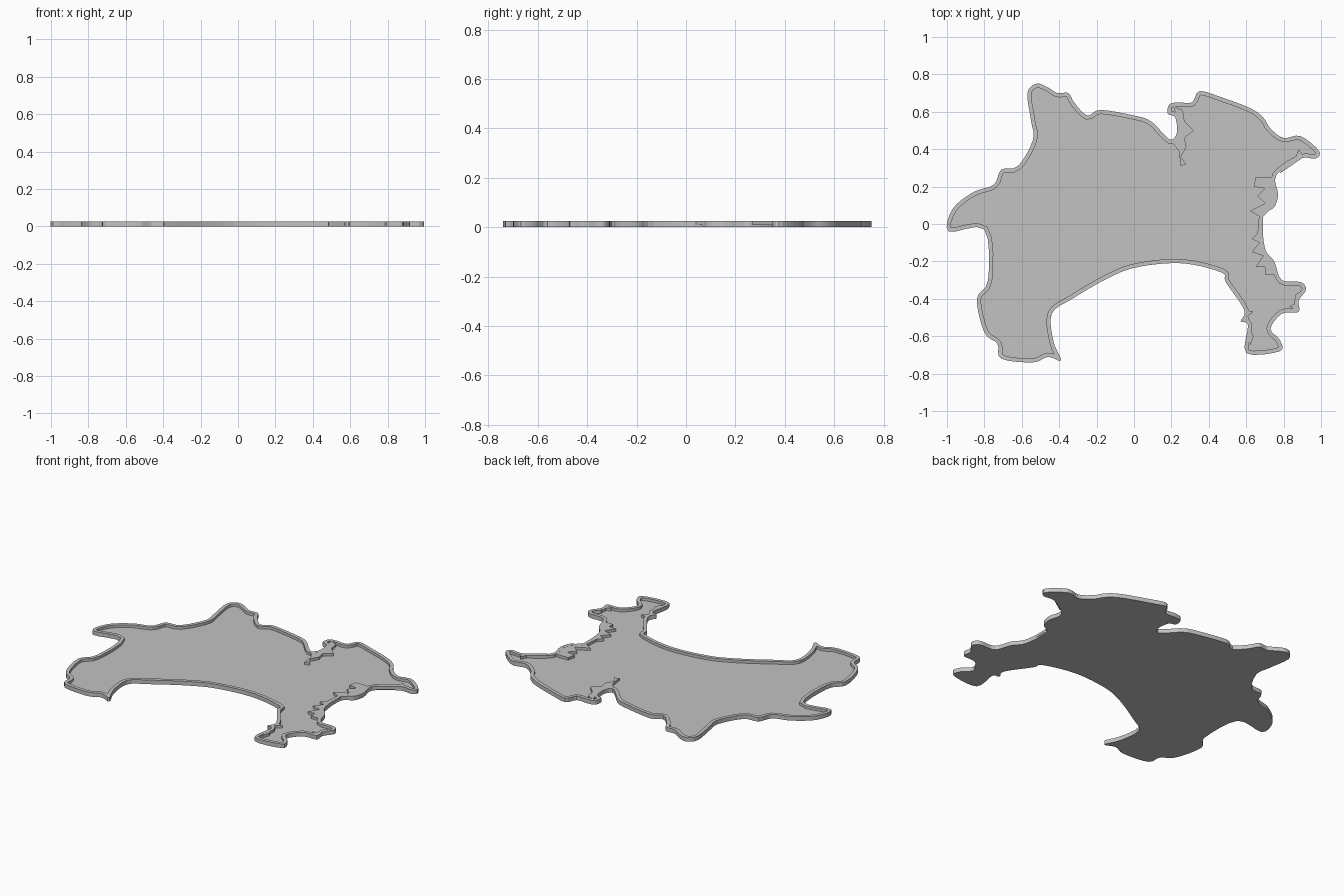
import bpy
import bmesh
from mathutils import Vector

cube = bpy.data.objects.get("Cube")
if cube:
    bpy.data.objects.remove(cube, do_unlink=True)

FLOOR = 0.009       # top of the recessed land surface
TOP = 0.026         # top of the raised border
BORDER = 0.022      # border width
STEPS = 4           # samples per span of the coast curve

# Coast outline, clockwise, in hundredths of a unit
COAST = [
    (-57, 70), (-52, 75), (-46, 73), (-41, 70), (-35, 70), (-32, 65), (-25, 58),
    (-18, 61), (0, 58), (9, 55), (16, 48), (20, 45), (23, 49), (22, 57), (18, 59),
    (19, 64), (24, 65), (31, 65), (35, 71), (46, 68), (62, 62), (69, 57), (73, 51),
    (80, 46), (89, 47), (99, 39), (97, 35), (89, 35), (76, 26), (77, 16), (75, 9),
    (69, 4), (70, -13), (75, -20), (79, -30), (89, -31), (92, -35), (88, -41),
    (88, -47), (79, -48), (73, -56), (78, -62), (78, -68), (60, -69), (61, -54),
    (57, -52), (59, -46), (49, -31), (47, -26), (26, -21), (2, -23), (-14, -29),
    (-33, -40), (-44, -48), (-43, -63), (-39, -73), (-46, -71), (-54, -74),
    (-71, -72), (-73, -64), (-80, -58), (-84, -40), (-78, -30), (-80, -3),
    (-99, -4), (-97, 8), (-86, 17), (-75, 21), (-71, 29), (-62, 31), (-54, 45),
    (-55, 55),
]

# Ragged inlets that are filled up to the border height
INLETS = {
    "north_inlet": [
        (21, 63), (26, 61), (27, 55), (32, 50), (27, 46), (28, 41), (25, 36),
        (28, 32), (25, 31), (24, 39), (20, 44), (24, 49), (23, 57)],
    "east_inlets": [
        (75, 25), (65, 25), (64, 20), (70, 19), (66, 15), (70, 11), (62, 7),
        (67, 4), (66, -5), (63, -8), (67, -10), (63, -15), (69, -17), (65, -23),
        (70, -23), (70, -27), (76, -27), (73, -19), (69, -13), (69, 4), (74, 9),
        (76, 16)],
    "cape_inlet": [(78, 27), (80, 32), (86, 35), (88, 40), (91, 36)],
    "south_inlet": [
        (60, -46), (64, -47), (61, -49), (62, -56), (64, -60), (62, -65), (61, -54)],
    "point_inlet": [(89, -36), (86, -38), (87, -42), (83, -44), (87, -46), (88, -41)],
}

stone = bpy.data.materials.new("light_grey")
stone.use_nodes = True
grey = (0.54, 0.54, 0.54, 1)
stone.diffuse_color = grey
stone.node_tree.nodes["Principled BSDF"].inputs["Base Color"].default_value = grey


def to_units(points):
    return [Vector(p) / 100 for p in points]


def smooth_loop(points):
    """Closed Catmull-Rom curve through the points."""
    result = []
    count = len(points)
    for i in range(count):
        a, b, c, d = (points[(i + k) % count] for k in (-1, 0, 1, 2))
        for s in range(STEPS):
            t = s / STEPS
            result.append(0.5 * (2 * b + (c - a) * t
                                 + (2 * a - 5 * b + 4 * c - d) * t ** 2
                                 + (3 * b - a - 3 * c + d) * t ** 3))
    return result


def inset(loop, width):
    """Move a clockwise loop inward."""
    result = []
    for i, p in enumerate(loop):
        along = (loop[(i + 1) % len(loop)] - loop[i - 1]).normalized()
        result.append(p + Vector((along.y, -along.x)) * width)
    return result


def ring(bm, loop, z):
    return [bm.verts.new((p.x, p.y, z)) for p in loop]


def bridge(bm, first, second):
    for i in range(len(first)):
        bm.faces.new((first[i - 1], first[i], second[i], second[i - 1]))


def finish(bm, name):
    bmesh.ops.recalc_face_normals(bm, faces=bm.faces)
    bmesh.ops.triangulate(bm, faces=[f for f in bm.faces if len(f.verts) > 4])
    mesh = bpy.data.meshes.new(name)
    bm.to_mesh(mesh)
    bm.free()
    mesh.materials.append(stone)
    bpy.context.collection.objects.link(bpy.data.objects.new(name, mesh))


def slab(name, loop, low, high):
    bm = bmesh.new()
    bottom, top = ring(bm, loop, low), ring(bm, loop, high)
    bridge(bm, bottom, top)
    bm.faces.new(bottom)
    bm.faces.new(top)
    finish(bm, name)


def border(name, outer, inner, low, high):
    bm = bmesh.new()
    rings = [ring(bm, outer, low), ring(bm, outer, high),
             ring(bm, inner, high), ring(bm, inner, low)]
    for i in range(4):
        bridge(bm, rings[i - 1], rings[i])
    finish(bm, name)


# Land plate and raised coast border
coast = smooth_loop(to_units(COAST))
slab("land_plate", coast, 0, FLOOR)
border("coast_border", coast, inset(coast, BORDER), FLOOR, TOP)

# Filled inlets, a hair below the border top
for inlet_name, inlet_points in INLETS.items():
    slab(inlet_name, to_units(inlet_points), FLOOR, TOP - 0.0003)
